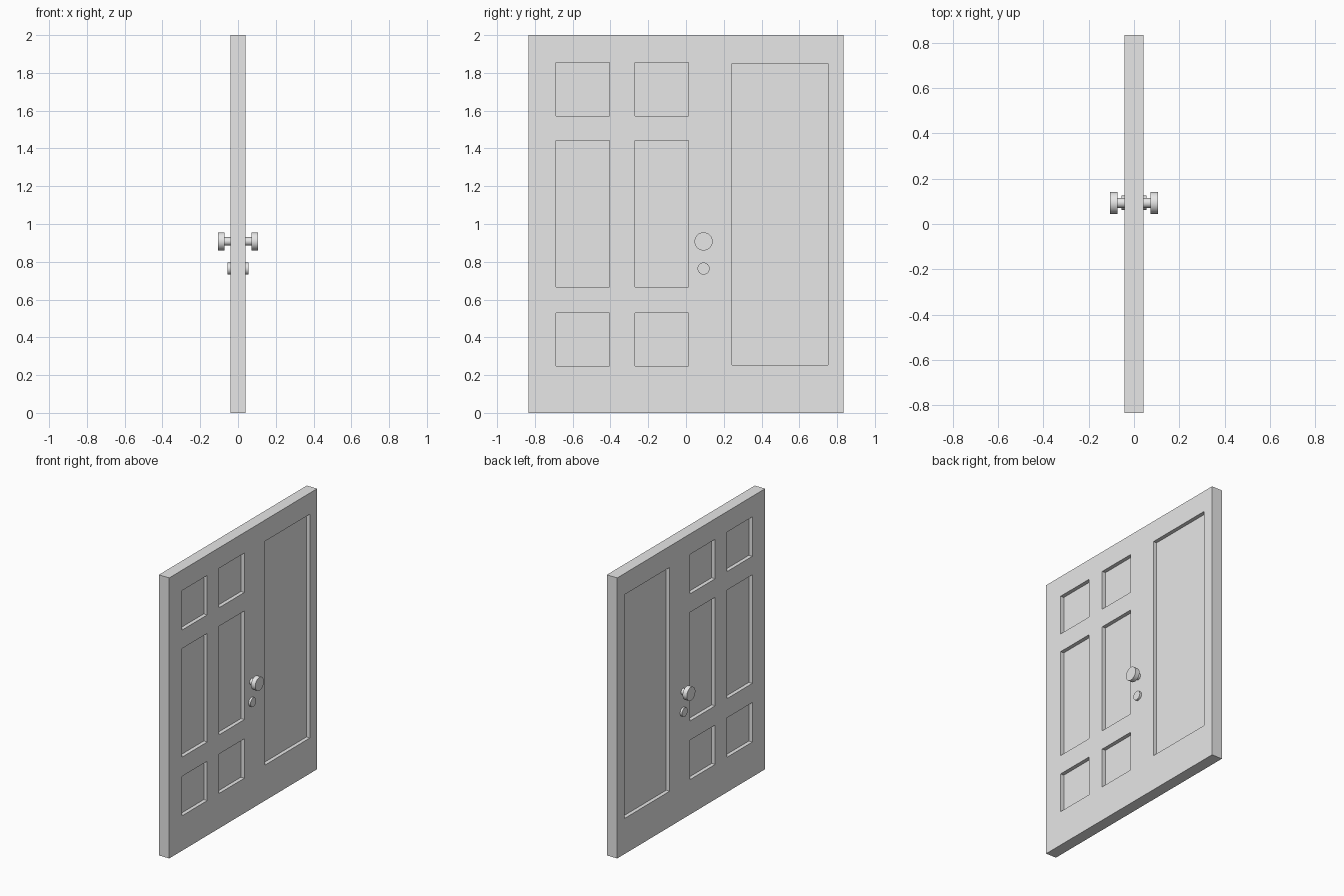
import bpy
import bmesh
from math import radians
from mathutils import Matrix, Vector

if "Cube" in bpy.data.objects:
    bpy.data.objects.remove(bpy.data.objects["Cube"], do_unlink=True)

HALF_T = 0.041     # half the door thickness
HALF_W = 0.833     # half the door width
RECESS = 0.027     # depth of the panel recesses

grey = bpy.data.materials.new("light_grey")
grey.use_nodes = True
grey.diffuse_color = (0.8, 0.8, 0.8, 1)
grey.node_tree.nodes["Principled BSDF"].inputs["Base Color"].default_value = (0.8, 0.8, 0.8, 1)


def make_object(name, bm):
    bmesh.ops.recalc_face_normals(bm, faces=bm.faces)
    mesh = bpy.data.meshes.new(name)
    bm.to_mesh(mesh)
    bm.free()
    mesh.materials.append(grey)
    obj = bpy.data.objects.new(name, mesh)
    bpy.context.collection.objects.link(obj)
    return obj


def add_box(bm, low, high):
    low, high = Vector(low), Vector(high)
    matrix = Matrix.Translation((low + high) / 2) @ Matrix.Diagonal((*(high - low), 1))
    bmesh.ops.create_cube(bm, size=1, matrix=matrix)


def activate(obj):
    bpy.ops.object.select_all(action="DESELECT")
    obj.select_set(True)
    bpy.context.view_layer.objects.active = obj


def turned(name, profile, y, z, side):
    """Spin a (x, radius) profile about a horizontal axis through the door."""
    bm = bmesh.new()
    verts = [bm.verts.new((side * x, y + r, z)) for x, r in profile]
    edges = [bm.edges.new(pair) for pair in zip(verts, verts[1:])]
    bmesh.ops.spin(bm, geom=verts + edges, cent=(0, y, z), axis=(1, 0, 0),
                   angle=radians(360), steps=32)
    bmesh.ops.remove_doubles(bm, verts=bm.verts, dist=0.0001)
    obj = make_object(name, bm)
    activate(obj)
    bpy.ops.object.shade_smooth_by_angle(angle=radians(35))


# Door slab
bm = bmesh.new()
add_box(bm, (-HALF_T, -HALF_W, 0), (HALF_T, HALF_W, 2))
door = make_object("door_slab", bm)

# Recessed panels: two columns of three, plus one tall panel
columns = [(-0.688, -0.405), (-0.27, 0.013)]
rows = [(0.249, 0.53), (0.667, 1.441), (1.573, 1.854)]
panels = [(c, r) for c in columns for r in rows] + [((0.243, 0.751), (0.254, 1.849))]
bm = bmesh.new()
for (y0, y1), (z0, z1) in panels:
    for x0, x1 in ((HALF_T - RECESS, 0.1), (-0.1, RECESS - HALF_T)):
        add_box(bm, (x0, y0, z0), (x1, y1, z1))
cutter = make_object("panel_cutter", bm)
cutter.hide_render = True
cut = door.modifiers.new("panel_recesses", "BOOLEAN")
cut.operation = "DIFFERENCE"
cut.solver = "EXACT"
cut.object = cutter
activate(door)
bpy.ops.object.modifier_apply(modifier=cut.name)
bpy.data.objects.remove(cutter, do_unlink=True)

# Knob and lock on both faces
knob = [(0.035, 0.022), (0.072, 0.022), (0.072, 0.048), (0.105, 0.048), (0.105, 0)]
lock = [(0.035, 0.032), (0.056, 0.032), (0.056, 0)]
for label, side in (("left", 1), ("right", -1)):
    turned(label + "_knob", knob, 0.093, 0.908, side)
    turned(label + "_lock", lock, 0.093, 0.764, side)
